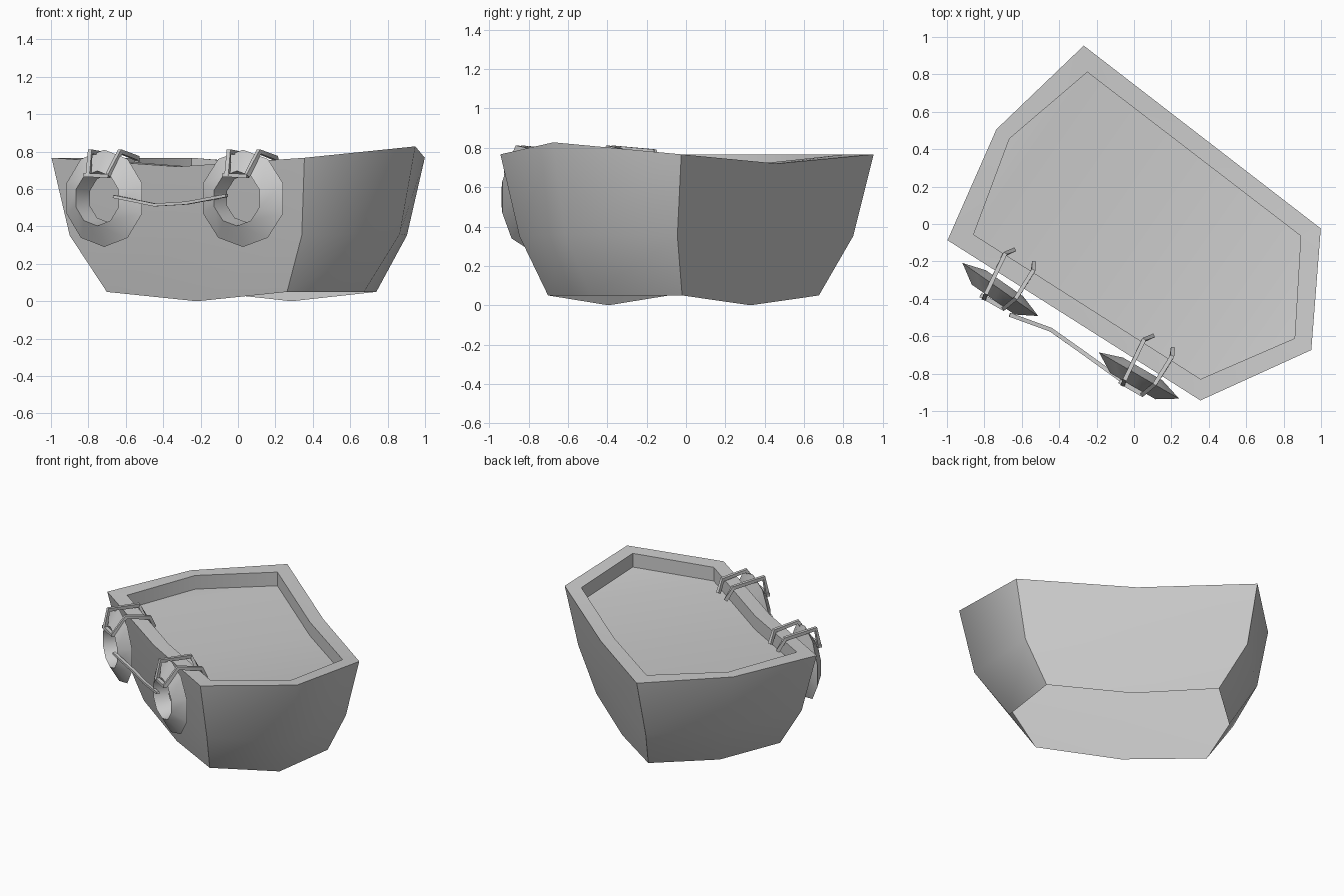
import bpy, bmesh, math
from mathutils import Vector, Matrix

old = bpy.data.objects.get("Cube")
if old:
    bpy.data.objects.remove(old, do_unlink=True)

grey = bpy.data.materials.new("plain_grey")
grey.use_nodes = True
COLOUR = (0.6, 0.6, 0.6, 1)
grey.diffuse_color = COLOUR
grey.node_tree.nodes["Principled BSDF"].inputs["Base Color"].default_value = COLOUR


def finish(name, bm, sharp_angle, keep_smooth=()):
    """Fix normals, shade smooth with sharp creases and add to the scene."""
    bmesh.ops.recalc_face_normals(bm, faces=bm.faces)
    for f in bm.faces:
        f.smooth = True
    for e in bm.edges:
        if len(e.link_faces) == 2 and e not in keep_smooth:
            e.smooth = e.calc_face_angle() < math.radians(sharp_angle)
    mesh = bpy.data.meshes.new(name)
    bm.to_mesh(mesh)
    bm.free()
    mesh.materials.append(grey)
    obj = bpy.data.objects.new(name, mesh)
    bpy.context.collection.objects.link(obj)


# Hull: stacked eight-point rings, the boat lying at 35 degrees to the x axis
HEADING = Matrix.Rotation(math.radians(-35), 3, 'Z')


def ring(bm, stern, stern_w, stern_tip, bow, bow_w, bow_tip, zs, z_mid, z_tip):
    mid, mid_w = (stern + bow) / 2, (stern_w + bow_w) / 2
    pts = [(stern_tip, 0, zs), (stern, -stern_w, zs), (mid, -mid_w, z_mid),
           (bow, -bow_w, zs), (bow_tip, 0, z_tip), (bow, bow_w, zs),
           (mid, mid_w, z_mid), (stern, stern_w, zs)]
    return [bm.verts.new(HEADING @ Vector((u, v - 0.008, z))) for u, v, z in pts]


bm = bmesh.new()
rings = [
    ring(bm, -0.525, 0.465, -0.635, 0.617, 0.416, 0.828, 0.05, 0.0, 0.05),
    ring(bm, -0.708, 0.550, -0.820, 0.765, 0.490, 1.062, 0.352, 0.32, 0.36),
    ring(bm, -0.767, 0.635, -0.893, 0.832, 0.561, 1.163, 0.767, 0.72, 0.828),
    ring(bm, -0.670, 0.530, -0.807, 0.767, 0.467, 1.054, 0.767, 0.72, 0.818),
    ring(bm, -0.670, 0.530, -0.807, 0.767, 0.467, 1.054, 0.667, 0.62, 0.718),
]
for a, b in zip(rings, rings[1:]):
    for i in range(8):
        j = (i + 1) % 8
        bm.faces.new((a[i], a[j], b[j], b[i]))
# Deck floor; the hull is open underneath
for ids in ((0, 1, 7), (1, 2, 6, 7), (2, 3, 5, 6), (3, 4, 5)):
    bm.faces.new([rings[-1][i] for i in ids])
# The outer bow stays rounded
bow_edges = [bm.edges.get((rings[k][4], rings[k + 1][4])) for k in (0, 1)]
finish("hull", bm, 35, bow_edges)


# Tyre fenders: a profile of (radius, outward distance) spun in ten steps
PROFILE = [(0.26, 0.0), (0.147, 0.066), (0.128, -0.04)]


def tyre(name, centre, heading):
    a = math.radians(heading)
    along = Vector((math.cos(a), math.sin(a), 0))
    out = Vector((math.sin(a), -math.cos(a), 0))
    up = Vector((0, 0, 1))
    bm = bmesh.new()
    loops = []
    for k in range(10):
        t = k * math.tau / 10
        spoke = along * math.sin(t) + up * math.cos(t)
        loops.append([bm.verts.new(centre + spoke * r + out * d) for r, d in PROFILE])
    for k in range(10):
        a, b = loops[k], loops[(k + 1) % 10]
        for i in range(3):
            j = (i + 1) % 3
            bm.faces.new((a[i], a[j], b[j], b[i]))
    finish(name, bm, 40)


def rope(name, points, width, thick, offset=Vector()):
    """Flat band along a short path."""
    pts = [Vector(p) + offset for p in points]
    bm = bmesh.new()
    loops = []
    for i, p in enumerate(pts):
        d = (pts[min(i + 1, len(pts) - 1)] - pts[max(i - 1, 0)]).normalized()
        flat = Vector((d.x, d.y, 0)).normalized()
        side = Vector((-flat.y, flat.x, 0))
        top = d.cross(side).normalized()
        loops.append([bm.verts.new(p + side * (s * width / 2) + top * (t * thick / 2))
                      for s, t in ((-1, -1), (1, -1), (1, 1), (-1, 1))])
    for a, b in zip(loops, loops[1:]):
        for i in range(4):
            j = (i + 1) % 4
            bm.faces.new((a[i], a[j], b[j], b[i]))
    bm.faces.new(loops[0])
    bm.faces.new(loops[-1])
    finish(name, bm, 30)


# Each tyre hangs from two straps that cross the rim and drop to the deck
STRAPS = {
    "a": [(-0.80, -0.395, 0.67), (-0.79, -0.37, 0.80),
          (-0.69, -0.16, 0.78), (-0.645, -0.14, 0.685)],
    "b": [(-0.695, -0.45, 0.67), (-0.63, -0.395, 0.80),
          (-0.54, -0.25, 0.765), (-0.535, -0.21, 0.68)],
}
for label, shift, heading in (("rear", Vector(), -35),
                              ("front", Vector((0.742, -0.46, 0)), -30)):
    tyre(label + "_tyre_fender", Vector((-0.715, -0.35, 0.55)) + shift, heading)
    for side, path in STRAPS.items():
        rope(label + "_fender_strap_" + side, path, 0.022, 0.026, shift)
    rope(label + "_fender_strap_link",
         [(-0.82, -0.38, 0.675), (-0.69, -0.455, 0.67)], 0.025, 0.02, shift)

# Sagging line between the two tyres
rope("fender_line", [(-0.665, -0.485, 0.56), (-0.445, -0.565, 0.515),
                     (-0.275, -0.685, 0.525), (-0.06, -0.84, 0.565)], 0.022, 0.016)
